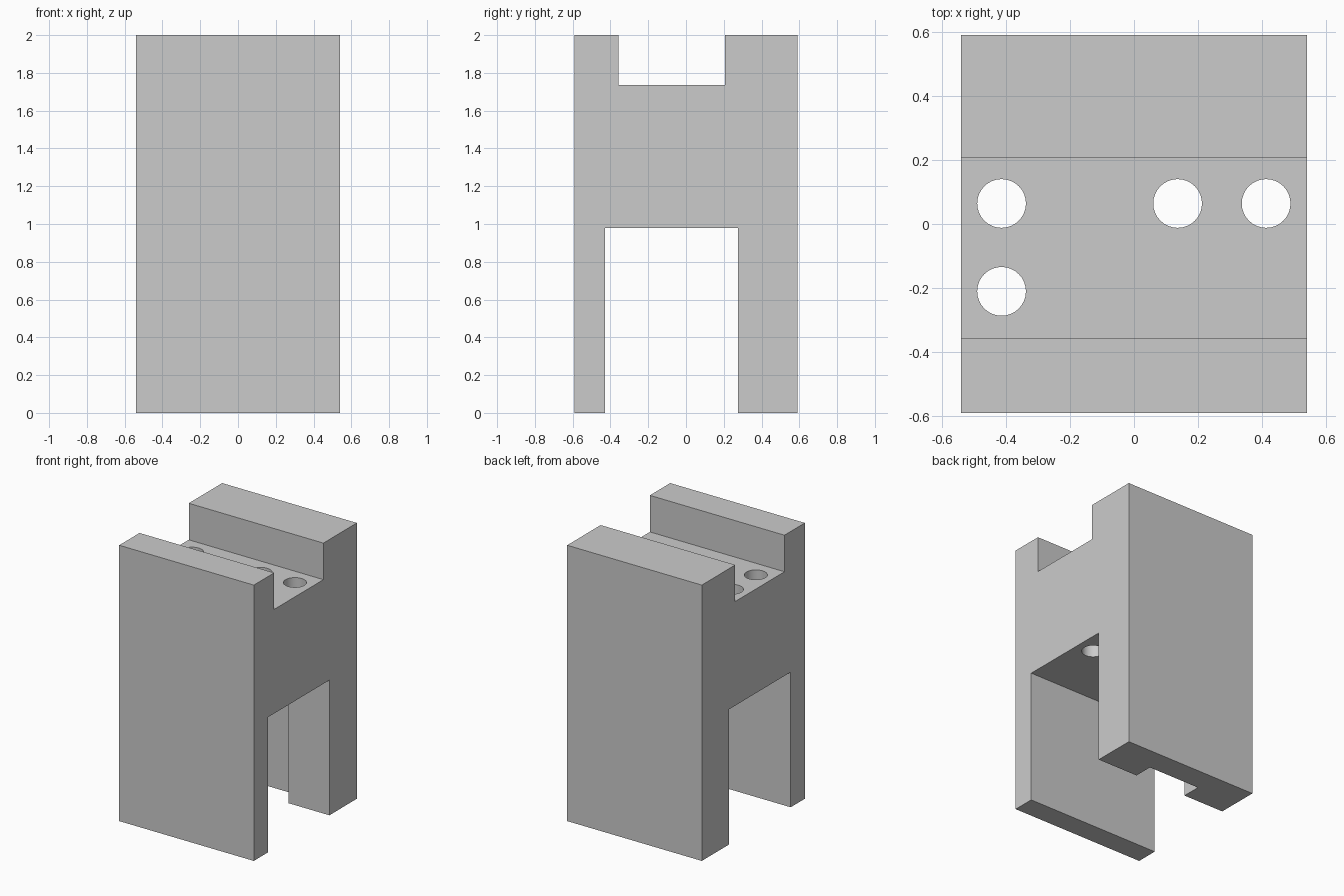
import bpy
import bmesh
from mathutils import Matrix

cube = bpy.data.objects.get("Cube")
if cube:
    bpy.data.objects.remove(cube, do_unlink=True)

HALF_X, HALF_Y, TOP = 0.54, 0.59, 2.0
CEILING, SHELF = 0.98, 1.735      # underside and top of the bridge
FRONT_LEG, BACK_LEG = -0.428, 0.276  # inner faces of the legs

grey = bpy.data.materials.new("plain grey")
grey.use_nodes = True
colour = (0.6, 0.6, 0.6, 1)
grey.diffuse_color = colour
grey.node_tree.nodes["Principled BSDF"].inputs["Base Color"].default_value = colour


def finish(name, bm):
    bmesh.ops.recalc_face_normals(bm, faces=bm.faces)
    mesh = bpy.data.meshes.new(name)
    bm.to_mesh(mesh)
    bm.free()
    mesh.materials.append(grey)
    obj = bpy.data.objects.new(name, mesh)
    bpy.context.collection.objects.link(obj)
    return obj


def cut(target, name, bm):
    cutter = finish(name, bm)
    cutter.hide_render = True
    cutter.hide_viewport = True
    mod = target.modifiers.new(name, "BOOLEAN")
    mod.operation = "DIFFERENCE"
    mod.solver = "EXACT"
    mod.object = cutter


# Main block: side profile swept across the width
profile = [
    (-HALF_Y, 0), (FRONT_LEG, 0), (FRONT_LEG, CEILING),
    (BACK_LEG, CEILING), (BACK_LEG, 0), (HALF_Y, 0),
    (HALF_Y, TOP), (0.207, TOP), (0.207, SHELF),
    (-0.357, SHELF), (-0.357, TOP), (-HALF_Y, TOP),
]
bm = bmesh.new()
face = bm.faces.new([bm.verts.new((-HALF_X, y, z)) for y, z in profile])
swept = bmesh.ops.extrude_face_region(bm, geom=[face])
bmesh.ops.translate(bm, vec=(2 * HALF_X, 0, 0),
                    verts=[v for v in swept["geom"] if isinstance(v, bmesh.types.BMVert)])
block = finish("slotted_block", bm)

# Vertical channel in the inner face of the back leg
bm = bmesh.new()
bmesh.ops.create_cube(bm, size=1)
bmesh.ops.scale(bm, vec=(0.42, 0.28, CEILING + 0.1), verts=bm.verts)
bmesh.ops.translate(bm, vec=(0, BACK_LEG, (CEILING - 0.1) / 2), verts=bm.verts)
cut(block, "leg_channel_cutter", bm)

# Round holes through the bridge
bm = bmesh.new()
for x, y in [(-0.413, 0.064), (-0.413, -0.21), (0.136, 0.064), (0.412, 0.064)]:
    bmesh.ops.create_cone(bm, cap_ends=True, segments=32, radius1=0.076, radius2=0.076,
                          depth=1.1, matrix=Matrix.Translation((x, y, (CEILING + SHELF) / 2)))
cut(block, "bridge_hole_cutter", bm)

# Apply the cuts, then smooth only the hole walls
depsgraph = bpy.context.evaluated_depsgraph_get()
result = bpy.data.meshes.new_from_object(block.evaluated_get(depsgraph))
block.modifiers.clear()
block.data = result
for name in ("leg_channel_cutter", "bridge_hole_cutter"):
    bpy.data.objects.remove(bpy.data.objects[name], do_unlink=True)
bpy.ops.object.select_all(action="DESELECT")
block.select_set(True)
bpy.context.view_layer.objects.active = block
bpy.ops.object.shade_smooth_by_angle()
